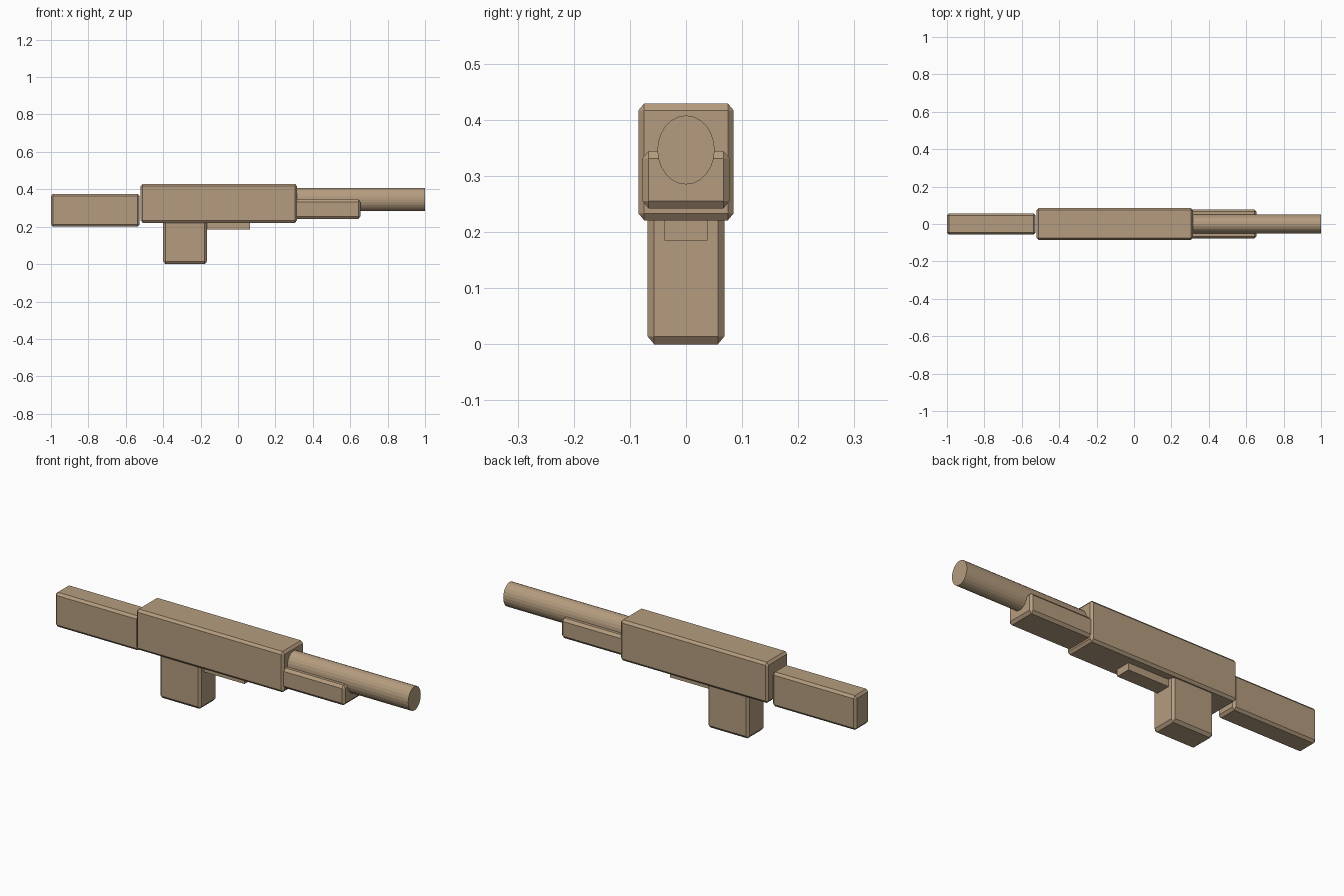
import bpy, bmesh, math
from mathutils import Matrix

if "Cube" in bpy.data.objects:
    bpy.data.objects.remove(bpy.data.objects["Cube"])

tan = bpy.data.materials.new("tan")
tan.diffuse_color = (0.46, 0.335, 0.212, 1)
tan.use_nodes = True
tan.node_tree.nodes["Principled BSDF"].inputs["Base Color"].default_value = tan.diffuse_color
STRETCH = 1.2  # chamfers are slightly taller than wide


def finish(bm, name):
    bmesh.ops.recalc_face_normals(bm, faces=bm.faces)
    mesh = bpy.data.meshes.new(name)
    bm.to_mesh(mesh)
    bm.free()
    mesh.materials.append(tan)
    obj = bpy.data.objects.new(name, mesh)
    bpy.context.collection.objects.link(obj)
    return obj


def block(name, x0, x1, half_y, z0, z1, chamfer=0.0):
    bm = bmesh.new()
    bmesh.ops.create_cube(bm, size=1)
    size = (x1 - x0, 2 * half_y, (z1 - z0) / STRETCH)
    bmesh.ops.scale(bm, vec=size, verts=bm.verts)
    if chamfer:
        bmesh.ops.bevel(bm, geom=bm.edges[:], offset=chamfer,
                        segments=1, affect='EDGES')
    bmesh.ops.scale(bm, vec=(1, 1, STRETCH), verts=bm.verts)
    bmesh.ops.translate(bm, vec=((x0 + x1) / 2, 0, (z0 + z1) / 2), verts=bm.verts)
    return finish(bm, name)


# Chamfered main blocks
block("body", -0.52, 0.315, 0.085, 0.221, 0.4295, 0.0105)
block("stock", -1.0, -0.526, 0.056, 0.2, 0.376, 0.0105)
block("grip", -0.4, -0.166, 0.0685, 0.0, 0.235, 0.0118)
block("handguard", 0.295, 0.655, 0.078, 0.242, 0.345, 0.0115)

# Plain block under the body
block("trigger_guard", -0.18, 0.064, 0.0385, 0.185, 0.23)

# Oval barrel along x
bm = bmesh.new()
bmesh.ops.create_cone(bm, cap_ends=True, segments=24, radius1=1, radius2=1, depth=1)
bmesh.ops.rotate(bm, matrix=Matrix.Rotation(math.pi / 2, 3, 'Y'), verts=bm.verts)
bmesh.ops.scale(bm, vec=(0.71, 0.051, 0.0615), verts=bm.verts)
bmesh.ops.translate(bm, vec=(0.645, 0, 0.3465), verts=bm.verts)
finish(bm, "barrel")
